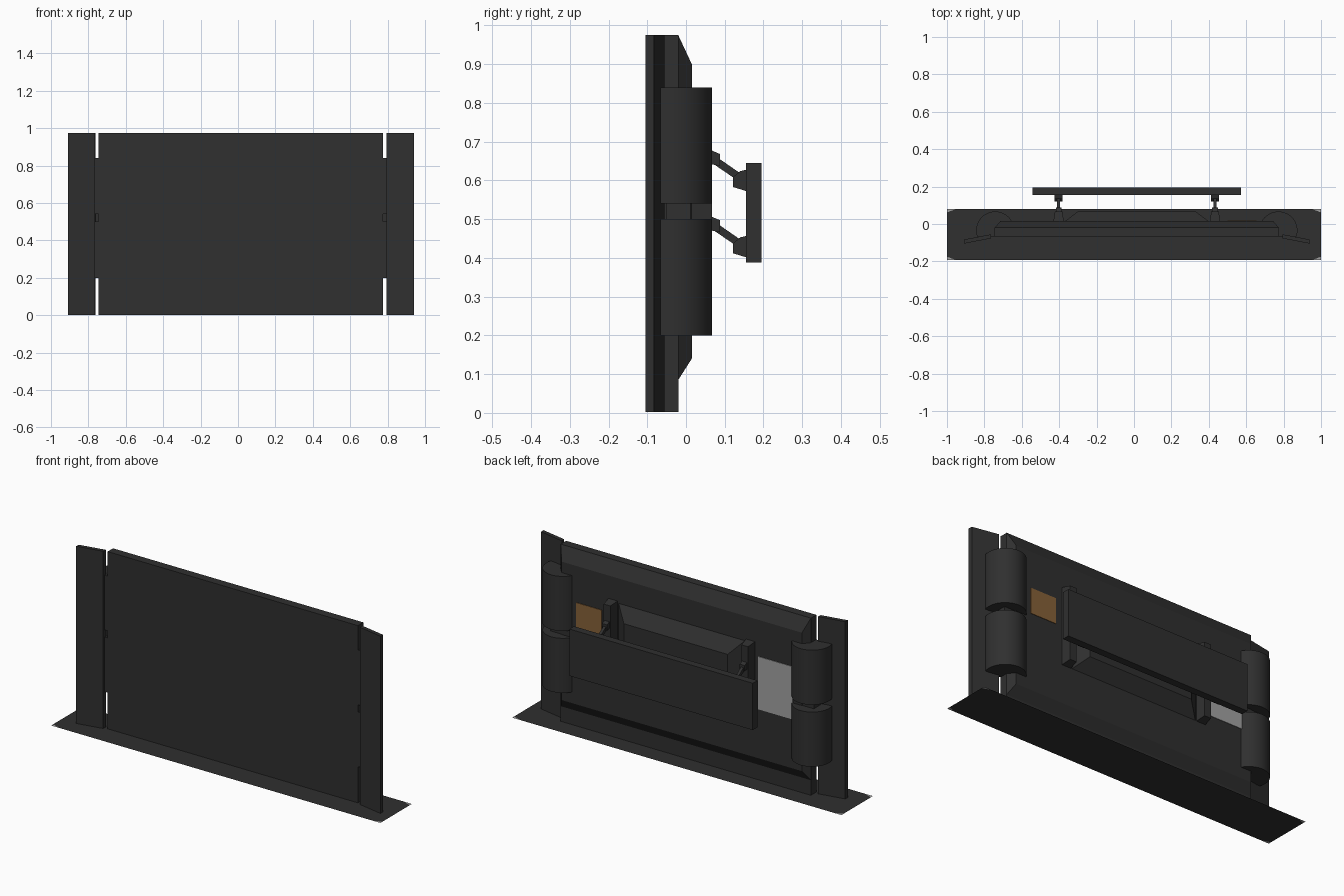
import bpy, bmesh, math

if "Cube" in bpy.data.objects:
    bpy.data.objects.remove(bpy.data.objects["Cube"])

CX = 0.015  # the screen sits slightly off the origin


def material(name, rgb):
    m = bpy.data.materials.new(name)
    m.diffuse_color = (*rgb, 1)
    m.use_nodes = True
    m.node_tree.nodes["Principled BSDF"].inputs["Base Color"].default_value = m.diffuse_color
    return m


BLACK = material("matte_black", (0.029, 0.029, 0.029))
GREY = material("label_grey", (0.36, 0.36, 0.36))
ORANGE = material("label_orange", (0.24, 0.12, 0.04))


def finish(name, bm, mats=(BLACK,)):
    bmesh.ops.recalc_face_normals(bm, faces=bm.faces)
    me = bpy.data.meshes.new(name)
    bm.to_mesh(me)
    bm.free()
    for m in mats:
        me.materials.append(m)
    ob = bpy.data.objects.new(name, me)
    bpy.context.collection.objects.link(ob)
    return ob


def loft(name, a, b, mat=BLACK):
    """Solid between two equal-length closed loops of 3D points."""
    bm = bmesh.new()
    va, vb = [bm.verts.new(p) for p in a], [bm.verts.new(p) for p in b]
    n = len(va)
    bm.faces.new(va)
    bm.faces.new(vb)
    for i in range(n):
        j = (i + 1) % n
        bm.faces.new((va[i], va[j], vb[j], vb[i]))
    return finish(name, bm, (mat,))


def rect(x0, x1, z0, z1, y):
    return [(x0, y, z0), (x1, y, z0), (x1, y, z1), (x0, y, z1)]


def box(name, x0, x1, y0, y1, z0, z1, mat=BLACK):
    return loft(name, rect(x0, x1, z0, z1, y0), rect(x0, x1, z0, z1, y1), mat)


def column(name, pts, z0, z1):
    return loft(name, [(x, y, z0) for x, y in pts], [(x, y, z1) for x, y in pts])


def side_profile(name, pts, x, half):
    return loft(name, [(x - half, y, z) for y, z in pts], [(x + half, y, z) for y, z in pts])


# Ground sheet with grey corner tips
bm = bmesh.new()
X, Y0, Y1, cx, cy = 1.0, -0.193, 0.08, 0.05, 0.018
octagon, tips = [], []
for sx, y, sy in ((-1, Y0, 1), (1, Y0, 1), (1, Y1, -1), (-1, Y1, -1)):
    side = bm.verts.new((sx * X, y + sy * cy, 0))
    edge = bm.verts.new((sx * (X - cx), y, 0))
    corner = bm.verts.new((sx * X, y, 0))
    pair = [side, edge] if sx * sy < 0 else [edge, side]
    octagon += pair
    tips.append((pair[0], corner, pair[1]))
bm.faces.new(octagon)
for t in tips:
    bm.faces.new(t).material_index = 1
finish("ground_sheet", bm, (BLACK, GREY))

# Screen slab and bevelled back
L, R = CX - 0.76, CX + 0.76
box("screen_slab", L, R, -0.067, -0.02, 0.002, 0.975)
loft("screen_back", rect(L, R, 0.085, 0.975, -0.02), rect(L + 0.03, R - 0.03, 0.14, 0.9, 0.015))

# Raised housing in the middle of the back
loft("rear_housing", rect(CX - 0.385, CX + 0.385, 0.35, 0.765, 0.014),
     rect(CX - 0.315, CX + 0.315, 0.42, 0.69, 0.067))

# Labels on the back
box("orange_label", 0.50, 0.655, 0.014, 0.018, 0.56, 0.70, ORANGE)
box("grey_label", -0.66, -0.45, 0.014, 0.018, 0.41, 0.70, GREY)

for s, side in ((-1, "left"), (1, "right")):
    # Angled side panel
    column(side + "_side_panel", [(CX + s * x, y) for x, y in
           ((0.925, -0.105), (0.923, -0.083), (0.778, -0.055), (0.78, -0.077))], 0.002, 0.975)

    # Pair of rounded speakers, cut flat at the front
    r, yc, flat = 0.102, -0.035, -0.066
    a0 = math.asin((flat - yc) / r)
    arc = [(CX + s * 0.757 + r * math.cos(a), yc + r * math.sin(a)) for a in
           (a0 + (math.pi - 2 * a0) * i / 28 for i in range(29))]
    for z0, z1, level in ((0.2, 0.5, "lower"), (0.54, 0.84, "upper")):
        ob = column(f"{side}_{level}_speaker", arc, z0, z1)
        bpy.context.view_layer.objects.active = ob
        ob.select_set(True)
        bpy.ops.object.shade_smooth_by_angle(angle=math.radians(30))
        ob.select_set(False)
    column(side + "_speaker_joint", [(CX + s * x, y) for x, y in
           ((0.70, -0.05), (0.80, -0.05), (0.80, 0.012), (0.70, 0.012))], 0.5, 0.54)

    # Mount rail on the screen back
    x = CX + s * 0.418
    loft(side + "_mount_rail", rect(x - 0.028, x + 0.028, 0.35, 0.775, 0.014),
         rect(x - 0.02, x + 0.02, 0.36, 0.765, 0.067))

    # Hinged arms to the wall plate
    for dz, level in ((0, "upper"), (-0.171, "lower")):
        n = f"{side}_{level}_"
        side_profile(n + "knuckle", [(y, z + dz) for y, z in
                     ((0.06, 0.643), (0.088, 0.637), (0.088, 0.668), (0.06, 0.68))], x, 0.015)
        side_profile(n + "arm", [(y, z + dz) for y, z in
                     ((0.07, 0.643), (0.13, 0.602), (0.145, 0.615), (0.08, 0.66))], x, 0.008)
        side_profile(n + "wall_block", [(y, z + dz) for y, z in
                     ((0.121, 0.583), (0.157, 0.572), (0.157, 0.628), (0.14, 0.624), (0.121, 0.608))], x, 0.021)

# Wall plate
box("wall_plate", CX - 0.557, CX + 0.557, 0.155, 0.195, 0.388, 0.645)
